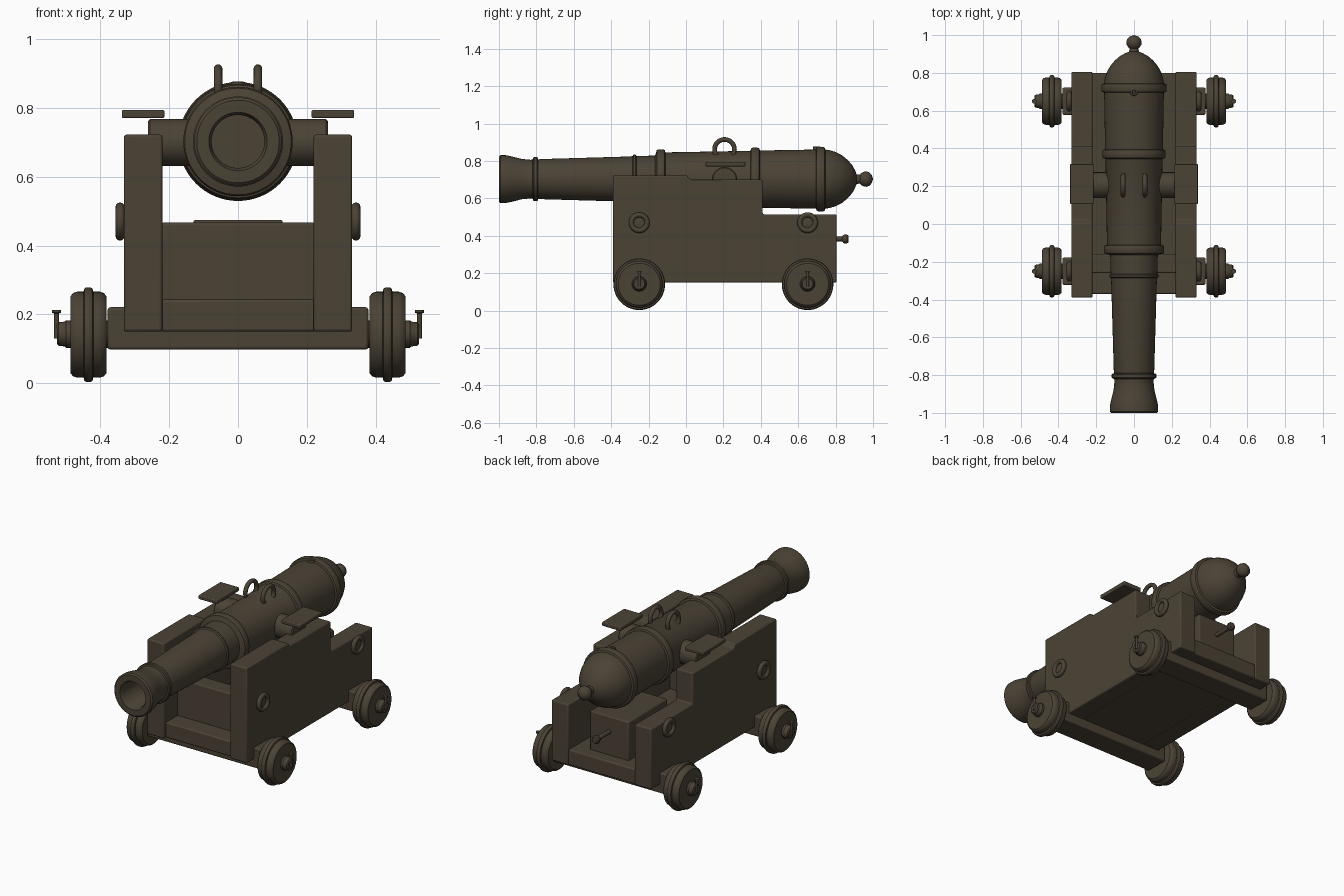
import bpy, bmesh, math
from mathutils import Matrix, Vector

if "Cube" in bpy.data.objects:
    bpy.data.objects.remove(bpy.data.objects["Cube"])

brown = bpy.data.materials.new("dark_bronze_brown")
brown.diffuse_color = (0.070, 0.055, 0.036, 1)
brown.use_nodes = True
brown.node_tree.nodes["Principled BSDF"].inputs["Base Color"].default_value = brown.diffuse_color

TO_Y = Matrix.Rotation(-math.pi / 2, 4, 'X')
TO_X = Matrix.Rotation(math.pi / 2, 4, 'Y')
UP = Matrix.Identity(4)


def finish(name, bm, bevel=0, angle=35):
    bmesh.ops.recalc_face_normals(bm, faces=bm.faces)
    me = bpy.data.meshes.new(name)
    bm.to_mesh(me)
    bm.free()
    me.materials.append(brown)
    ob = bpy.data.objects.new(name, me)
    bpy.context.collection.objects.link(ob)
    if bevel:
        m = ob.modifiers.new("bevel", 'BEVEL')
        m.width, m.segments = bevel, 3
    bpy.ops.object.select_all(action='DESELECT')
    ob.select_set(True)
    bpy.context.view_layer.objects.active = ob
    bpy.ops.object.shade_smooth_by_angle(angle=math.radians(angle))
    return ob


def box(name, lo, hi, bevel=0.008):
    bm = bmesh.new()
    bmesh.ops.create_cube(bm, size=1)
    lo, hi = Vector(lo), Vector(hi)
    for v in bm.verts:
        v.co = (lo + hi) / 2 + Vector(a * b for a, b in zip(v.co, hi - lo))
    return finish(name, bm, bevel)


def lathe(name, profile, turn, at, n=48):
    """Spin (along, radius) points around an axis."""
    bm = bmesh.new()
    rings = []
    for t, r in profile:
        k = n if r > 0 else 1
        rings.append([bm.verts.new((r * math.cos(2 * math.pi * i / n),
                                    r * math.sin(2 * math.pi * i / n), t)) for i in range(k)])
    for a, b in zip(rings, rings[1:]):
        for i in range(n):
            j = (i + 1) % n
            q = [a[i % len(a)], a[j % len(a)], b[j % len(b)], b[i % len(b)]]
            bm.faces.new(list(dict.fromkeys(q)))
    bm.transform(Matrix.Translation(at) @ turn)
    return finish(name, bm)


def torus(name, at, major, minor):
    """Ring facing sideways (axis along x)."""
    pts = [(minor * math.sin(2 * math.pi * k / 12), major + minor * math.cos(2 * math.pi * k / 12))
           for k in range(13)]
    ob = lathe(name, pts, TO_X, at, 32)
    bm = bmesh.new()
    bm.from_mesh(ob.data)
    bmesh.ops.remove_doubles(bm, verts=bm.verts, dist=1e-5)
    bmesh.ops.recalc_face_normals(bm, faces=bm.faces)
    bm.to_mesh(ob.data)
    bm.free()
    return ob


def band(y0, y1, r, base):
    """Rounded moulding in the barrel profile."""
    h = (y1 - y0) / 4
    return [(y0, base), (y0 + h * 0.3, r - 0.004), (y0 + h, r), (y1 - h, r),
            (y1 - h * 0.3, r - 0.004), (y1, base)]


# barrel: bore, muzzle flare, mouldings, breech dome and end knob
barrel = [(-0.65, 0), (-0.65, 0.077), (-0.985, 0.077), (-1.0, 0.085), (-1.0, 0.12),
          (-0.992, 0.128), (-0.965, 0.128), (-0.93, 0.121), (-0.88, 0.108), (-0.83, 0.103)]
barrel += band(-0.82, -0.79, 0.118, 0.105)
barrel += [(-0.78, 0.107), (-0.30, 0.121)]
barrel += band(-0.285, -0.265, 0.131, 0.123)
barrel += [(-0.165, 0.126)]
barrel += band(-0.16, -0.11, 0.159, 0.143)
barrel += [(0.34, 0.151)]
barrel += band(0.345, 0.395, 0.168, 0.153)
barrel += [(0.69, 0.158)]
barrel += band(0.695, 0.745, 0.173, 0.158)
barrel += [(0.77, 0.154), (0.80, 0.145), (0.835, 0.127), (0.865, 0.102), (0.89, 0.073),
           (0.905, 0.045), (0.912, 0.026), (0.93, 0.024), (0.937, 0.032), (0.95, 0.039),
           (0.964, 0.041), (0.98, 0.036), (0.993, 0.022), (1.0, 0)]
lathe("barrel", barrel, TO_Y, (0, 0, 0.703), 64)

# trunnion bar through the barrel, vent on the breech
lathe("trunnions", [(-0.262, 0), (-0.262, 0.062), (-0.256, 0.068), (0.256, 0.068),
                    (0.262, 0.062), (0.262, 0)], TO_X, (0, 0.206, 0.70))
lathe("vent", [(0, 0), (0, 0.022), (0.018, 0.02), (0.02, 0.011), (0.012, 0.008), (0.012, 0)],
      UP, (0, 0.70, 0.858), 24)

# carriage floor, front transom, elevating block
box("floor", (-0.225, -0.37, 0.15), (0.225, 0.80, 0.243))
box("front_transom", (-0.225, -0.26, 0.235), (0.225, -0.16, 0.467))
box("breech_block", (-0.13, 0.36, 0.235), (0.13, 0.73, 0.475))
lathe("block_handle", [(0.70, 0), (0.70, 0.013), (0.835, 0.013), (0.84, 0.02), (0.848, 0.024),
                       (0.86, 0.024), (0.868, 0.018), (0.87, 0)], TO_Y, (0, 0, 0.383), 24)

# stepped cheek outline in (y, z)
outline = [(-0.39, 0.15), (0.805, 0.15), (0.805, 0.515), (0.41, 0.515),
           (0.41, 0.70), (0.02, 0.70), (0.005, 0.723), (-0.39, 0.723)]
wheel = [(-0.052, 0), (-0.052, 0.112), (-0.045, 0.121), (-0.033, 0.125), (-0.014, 0.125),
         (-0.012, 0.134), (-0.006, 0.138), (0.006, 0.138), (0.012, 0.134), (0.014, 0.125),
         (0.033, 0.125), (0.045, 0.121), (0.052, 0.112), (0.052, 0)]

for s, side in ((-1, "left"), (1, "right")):
    bm = bmesh.new()
    f = bm.faces.new([bm.verts.new((s * 0.22, y, z)) for y, z in outline])
    ext = bmesh.ops.extrude_face_region(bm, geom=[f])
    bmesh.ops.translate(bm, vec=(s * 0.112, 0, 0),
                        verts=[v for v in ext['geom'] if isinstance(v, bmesh.types.BMVert)])
    finish(side + "_cheek", bm, 0.008)

    # trunnion cap plate and lifting loop
    box(side + "_cap_plate", (s * 0.276 - 0.062, 0.105, 0.771),
        (s * 0.276 + 0.062, 0.317, 0.795), 0.005)
    torus(side + "_lifting_loop", (s * 0.058, 0.206, 0.862), 0.053, 0.0125)

    for y, end in ((-0.25, "front"), (0.65, "rear")):
        tag = f"{end}_{side}_"
        # ring with a boss on the cheek
        torus(tag + "cheek_ring", (s * 0.343, y, 0.47), 0.042, 0.0135)
        a = s * 0.33
        lathe(tag + "cheek_boss", [(a, 0), (a, 0.034), (s * 0.341, 0.034), (s * 0.343, 0.03),
                                   (s * 0.343, 0)], TO_X, (0, y, 0.47), 24)
        # wheel, axle end and linchpin
        lathe(tag + "wheel", wheel, TO_X, (s * 0.435, y, 0.141))
        lathe(tag + "axle_end", [(s * t, r) for t, r in
              ((0.37, 0), (0.37, 0.04), (0.50, 0.04), (0.505, 0.036), (0.522, 0.034),
               (0.527, 0.028), (0.527, 0))], TO_X, (0, y, 0.143), 32)
        lathe(tag + "linchpin", [(0.13, 0), (0.13, 0.007), (0.203, 0.007), (0.205, 0.013),
                                 (0.213, 0.013), (0.213, 0)], UP, (s * 0.528, y, 0), 16)

# axle beams under the carriage
for y, end in ((-0.25, "front"), (0.65, "rear")):
    box(end + "_axle", (-0.379, y - 0.072, 0.098), (0.379, y + 0.072, 0.221))
